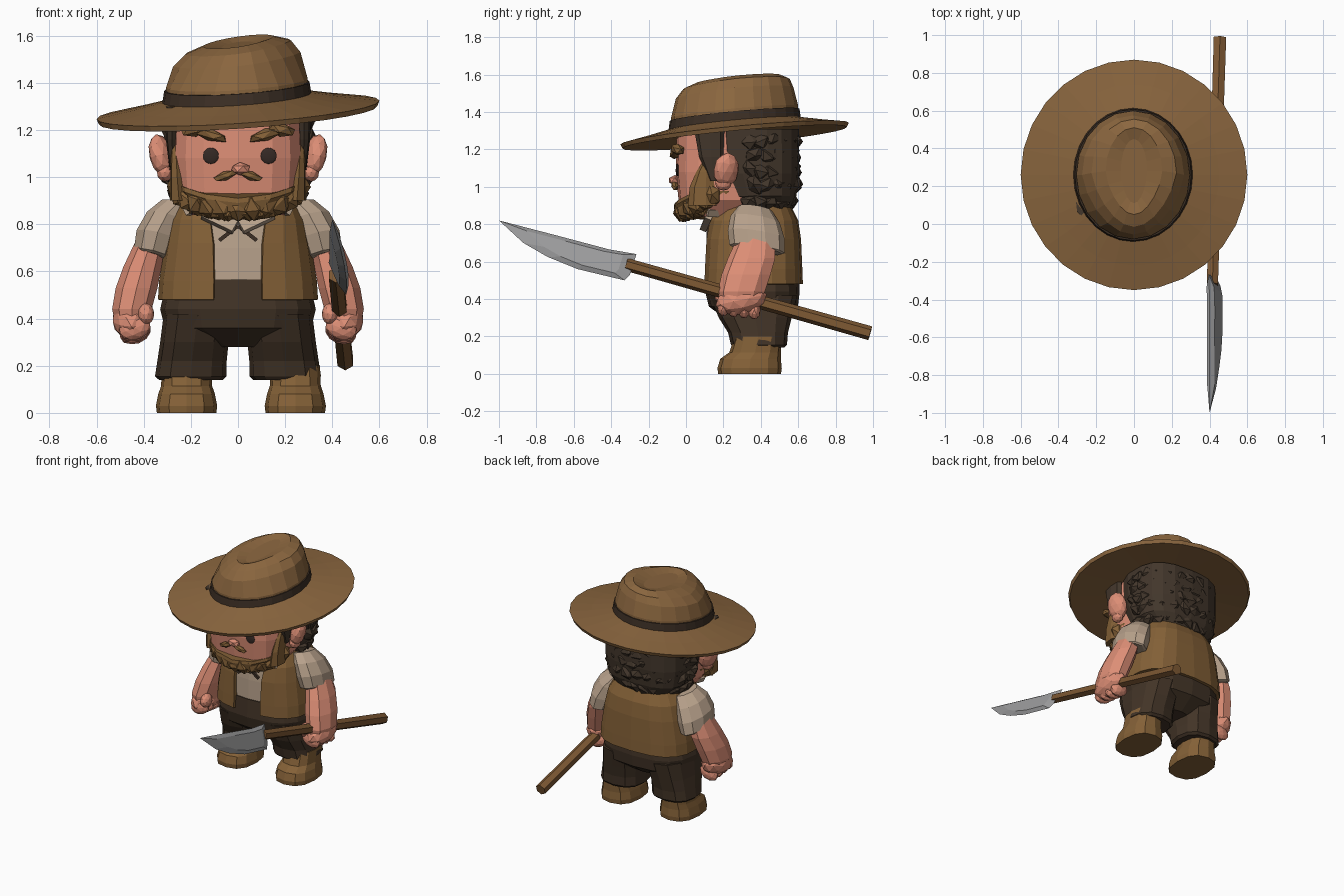
import bpy, bmesh, random
from math import sin, cos, radians, copysign
from mathutils import Vector, Matrix, Euler

random.seed(4)
if "Cube" in bpy.data.objects:
    bpy.data.objects.remove(bpy.data.objects["Cube"])


def material(name, *rgb):
    mat = bpy.data.materials.new(name)
    mat.use_nodes = True
    mat.diffuse_color = (*rgb, 1)
    mat.node_tree.nodes["Principled BSDF"].inputs["Base Color"].default_value = (*rgb, 1)
    return mat


felt = material("hat_felt", .26, .135, .05)
leather = material("leather", .23, .118, .038)
dark_hair = material("dark_hair", .055, .037, .024)
band_brown = material("band_brown", .045, .028, .018)
skin = material("skin", .72, .27, .18)
linen = material("linen", .48, .36, .26)
trouser = material("trouser_brown", .055, .034, .02)
wood = material("wood", .21, .1, .034)
steel = material("steel", .34, .34, .345)
eye_dark = material("eye_dark", .035, .022, .018)


def finish(name, bm, mat, mirror=False, thickness=0):
    bmesh.ops.recalc_face_normals(bm, faces=bm.faces)
    mesh = bpy.data.meshes.new(name)
    bm.to_mesh(mesh)
    bm.free()
    mesh.materials.append(mat)
    obj = bpy.data.objects.new(name, mesh)
    bpy.context.collection.objects.link(obj)
    if thickness:
        shell = obj.modifiers.new("Solidify", "SOLIDIFY")
        shell.thickness = thickness
        shell.offset = -1
    if mirror:
        obj.modifiers.new("Mirror", "MIRROR")
    return obj


def loft(name, rings, mat, sides=12, power=2, opening=None, warp=None, **options):
    """Skin rings of (x, y, z, radius x, radius y); opening lists the front half-gap angle per ring."""
    bm = bmesh.new()
    rows = []
    for index, (x, y, z, rx, ry) in enumerate(rings):
        gap = opening[index] if opening else 0
        steps = sides + 1 if opening else sides
        row = []
        for k in range(steps):
            angle = radians(-90 + gap + (360 - 2 * gap) * k / sides)
            c, s = cos(angle), sin(angle)
            point = Vector((x + rx * copysign(abs(c) ** (2 / power), c),
                            y + ry * copysign(abs(s) ** (2 / power), s), z))
            row.append(bm.verts.new(warp(point) if warp else point))
        rows.append(row)
    for low, high in zip(rows, rows[1:]):
        for k in range(sides):
            n = (k + 1) % len(low)
            bm.faces.new((low[k], low[n], high[n], high[k]))
    if not opening:
        bm.faces.new(rows[0])
        bm.faces.new(rows[-1])
    return finish(name, bm, mat, **options)


def lumps(name, pieces, mat, block=False, detail=1, **options):
    """Join faceted balls or blocks of (location, half size, rotation in degrees)."""
    bm = bmesh.new()
    for location, size, turn in pieces:
        rotation = Euler([radians(a) for a in turn])
        matrix = Matrix.LocRotScale(Vector(location), rotation, Vector(size))
        if block:
            bmesh.ops.create_cube(bm, size=2, matrix=matrix)
        else:
            bmesh.ops.create_icosphere(bm, subdivisions=detail, radius=1, matrix=matrix)
    return finish(name, bm, mat, **options)


STRAIGHT = (0, 0, 0)

# Hat: tilted to one side and forward, crown pinched at the front
HAT_Y = .26


def tilt(p):
    p.z += .065 * p.x + .095 * (p.y - HAT_Y)
    return p


def pinch(p):
    front = max(0, (HAT_Y - p.y) / .35)
    height = max(0, (p.z - 1.4) / .17)
    p.x *= 1 - .35 * front * height
    p.z += .08 * p.x * height
    return tilt(p)


loft("hat_brim", [(0, HAT_Y, 1.285, .3, .34), (0, HAT_Y, 1.262, .59, .6),
                  (0, HAT_Y, 1.285, .6, .61), (0, HAT_Y, 1.31, .45, .48),
                  (0, HAT_Y, 1.34, .3, .34)], felt, sides=28, warp=tilt)
loft("hat_band", [(-.005, HAT_Y, 1.325, .318, .355), (-.005, HAT_Y, 1.385, .308, .347)],
     band_brown, sides=28, warp=tilt)
loft("hat_crown", [(-.005, HAT_Y, 1.33, .305, .34), (-.005, HAT_Y, 1.4, .3, .34),
                   (-.005, HAT_Y, 1.5, .27, .315), (0, .27, 1.548, .225, .285),
                   (0, .28, 1.572, .15, .23), (0, .28, 1.555, .07, .17)],
     felt, sides=20, warp=pinch)

# Head
loft("head", [(0, .2, .84, .2, .18), (0, .2, .93, .27, .24), (0, .2, 1.08, .28, .255),
              (0, .2, 1.3, .27, .25)], skin, sides=16, power=3)
lumps("ears", [((.325, .215, 1.09), (.048, .07, .095), (0, 15, 20)),
               ((.31, .2, 1.02), (.035, .045, .04), STRAIGHT)], skin, detail=2, mirror=True)
lumps("nose", [((.01, -.06, 1.035), (.045, .035, .028), STRAIGHT)], skin)
lumps("eyes", [((x, -.046, 1.09), (.034, .009, .034), STRAIGHT) for x in (-.115, .13)],
      eye_dark, detail=3)
lumps("eyebrows", [((.12, -.055, 1.18), (.085, .035, .026), (0, -16, 8)),
                   ((.185, -.045, 1.2), (.065, .035, .03), (0, 12, 18))],
      leather, mirror=True)
lumps("moustache", [((.055, -.06, 1.005), (.055, .02, .02), (0, 20, 8))], leather, mirror=True)


# Beard: jaw mass rising to the cheeks, with pointed tufts round it
def rise(p):
    p.z += .9 * p.x * p.x
    return p


loft("beard_jaw", [(0, .09, .82, .09, .1), (0, .12, .85, .2, .175), (0, .15, .89, .275, .215),
                   (0, .16, .91, .28, .222)], leather, sides=14, power=2.4, warp=rise)
tufts = []
for step in range(-6, 7):
    t = step / 6
    a = radians(84 * t)
    lean = (random.uniform(-20, 20), 25 * t, random.uniform(0, 60))
    lift = .08 * t * t
    tufts.append(((.25 * sin(a), .16 - .18 * cos(a), .875 + lift), (.06, .05, .065), lean))
    tufts.append(((.18 * sin(a), .13 - .14 * cos(a), .855 + lift / 2), (.055, .05, .045), lean))
lumps("beard_tufts", tufts, leather)
loft("beard_cheeks", [(.25, .09, .9, .04, .08), (.258, .09, 1, .03, .07),
                      (.262, .1, 1.08, .024, .045), (.262, .12, 1.14, .02, .03)],
     leather, sides=7, mirror=True)

# Hair: shell covered in chunky locks, and sideburns before the ears
loft("hair", [(0, .41, .87, .2, .15), (0, .39, .95, .285, .2), (0, .37, 1.07, .305, .235),
              (0, .365, 1.31, .305, .24)], dark_hair, sides=18, power=2.8)
locks = []
for row in range(5):
    for k in range(13):
        a = radians(-8 + 16 * k + 8 * (row % 2))
        spread = .88 if row == 0 else 1
        locks.append(((.272 * spread * cos(a), .37 + .195 * spread * sin(a), .93 + .08 * row),
                      (.07, .065, .045), [random.uniform(-45, 45) for _ in range(3)]))
lumps("hair_locks", locks, dark_hair)
loft("sideburns", [(.275, .15, 1.03, .015, .02), (.28, .135, 1.16, .026, .065),
                   (.28, .125, 1.3, .028, .08)], dark_hair, sides=8, power=2.5, mirror=True)


# Shirt, collar and sleeves
def cuff_slant(p):
    p.z += .25 * (p.x - .36) - .15 * (p.y - .375)
    return p


loft("shirt", [(0, .35, .5, .29, .235), (0, .35, .7, .28, .23), (0, .35, .82, .25, .22),
               (0, .33, .9, .225, .205), (0, .3, .94, .19, .18)], linen, sides=16, power=2.8)
lumps("collar", [((.075, .115, .825), (.075, .018, .035), (-25, -25, 12)),
                 ((.165, .17, .88), (.05, .07, .02), (0, 30, 20))],
      linen, block=True, mirror=True)
lumps("collar_cord", [((.04, .117, .762), (.05, .008, .008), (0, 38, 0))],
      band_brown, block=True, mirror=True)
loft("sleeves", [(.365, .38, .66, .07, .135), (.36, .38, .668, .085, .148),
                 (.34, .375, .75, .095, .152), (.3, .37, .84, .09, .132),
                 (.25, .37, .91, .075, .09)], linen, sides=10, warp=cuff_slant, mirror=True)

# Vest: open shell, wider gap toward the neck
loft("vest", [(0, .36, .48, .34, .265), (0, .36, .56, .335, .262), (0, .36, .72, .308, .255),
              (0, .36, .82, .285, .24), (0, .36, .91, .235, .195)], leather, sides=18, power=2.8,
     opening=(11, 11, 13, 17, 26), thickness=.035)

# Arms and fists
loft("arms", [(.45, .29, .37, .07, .11), (.45, .3, .44, .085, .13), (.43, .325, .53, .09, .135),
              (.405, .355, .62, .082, .13), (.365, .38, .74, .065, .1)],
     skin, sides=9, mirror=True)
lumps("fists", [((.452, .295, .395), (.083, .14, .08), (12, 0, 0)),
                ((.39, .2, .42), (.035, .05, .045), (30, 0, 0))], skin, detail=2, mirror=True)
lumps("fingers", [((.437, .2 + .055 * i, .36 - .006 * i), (.07, .034, .05), (0, 20, 0))
                  for i in range(4)], skin, detail=2, mirror=True)

# Trousers
loft("trouser_hips", [(0, .36, .28, .1, .13), (0, .36, .36, .31, .238), (0, .355, .44, .33, .253),
                      (0, .355, .565, .3, .245)], trouser, sides=16, power=2.7)
loft("trouser_legs", [(.2, .39, .14, .135, .135), (.2, .39, .155, .152, .15),
                      (.195, .385, .22, .147, .16), (.185, .37, .3, .145, .195),
                      (.17, .36, .42, .145, .235)], trouser, sides=12, power=2.5, mirror=True)

# Boots: stance slightly uneven
for name, x in (("left_boot", .243), ("right_boot", -.218)):
    loft(name, [(x, .34, 0, .126, .168), (x, .34, .03, .13, .172), (x, .345, .08, .12, .162),
                (x, .37, .115, .108, .138), (x, .385, .2, .105, .125)],
         leather, sides=12, power=2.5)

# Spear shaft
tail, neck = Vector((.455, .985, .217)), Vector((.415, -.32, .585))
axis = tail - neck
bm = bmesh.new()
bmesh.ops.create_cone(bm, cap_ends=True, segments=6, radius1=.034, radius2=.038, depth=axis.length,
                      matrix=Matrix.Translation((tail + neck) / 2)
                      @ axis.to_track_quat("Z", "Y").to_matrix().to_4x4())
finish("spear_shaft", bm, wood)

# Spear blade: bevelled both sides, leaning outward toward its lower edge
outline = [(-1, .82), (-.87, .7), (-.74, .625), (-.58, .56), (-.33, .5), (-.3, .53),
           (-.265, .64), (-.38, .66), (-.41, .665), (-.7, .742)]
middle = Vector((-.5, .63))


def blade_point(y, z, offset):
    drop = .82 - .26 * (y + 1) - z
    return .4 + .4 * drop + offset, y, z


bm = bmesh.new()
edge = [bm.verts.new(blade_point(y, z, 0)) for y, z in outline]
for offset in (-.02, .02):
    inner = [middle.lerp(Vector(p), .7) for p in outline]
    flat = [bm.verts.new(blade_point(p.x, p.y, offset)) for p in inner]
    for k in range(len(edge)):
        n = (k + 1) % len(edge)
        bm.faces.new((edge[k], edge[n], flat[n], flat[k]))
    bm.faces.new(flat)
finish("spear_blade", bm, steel)
